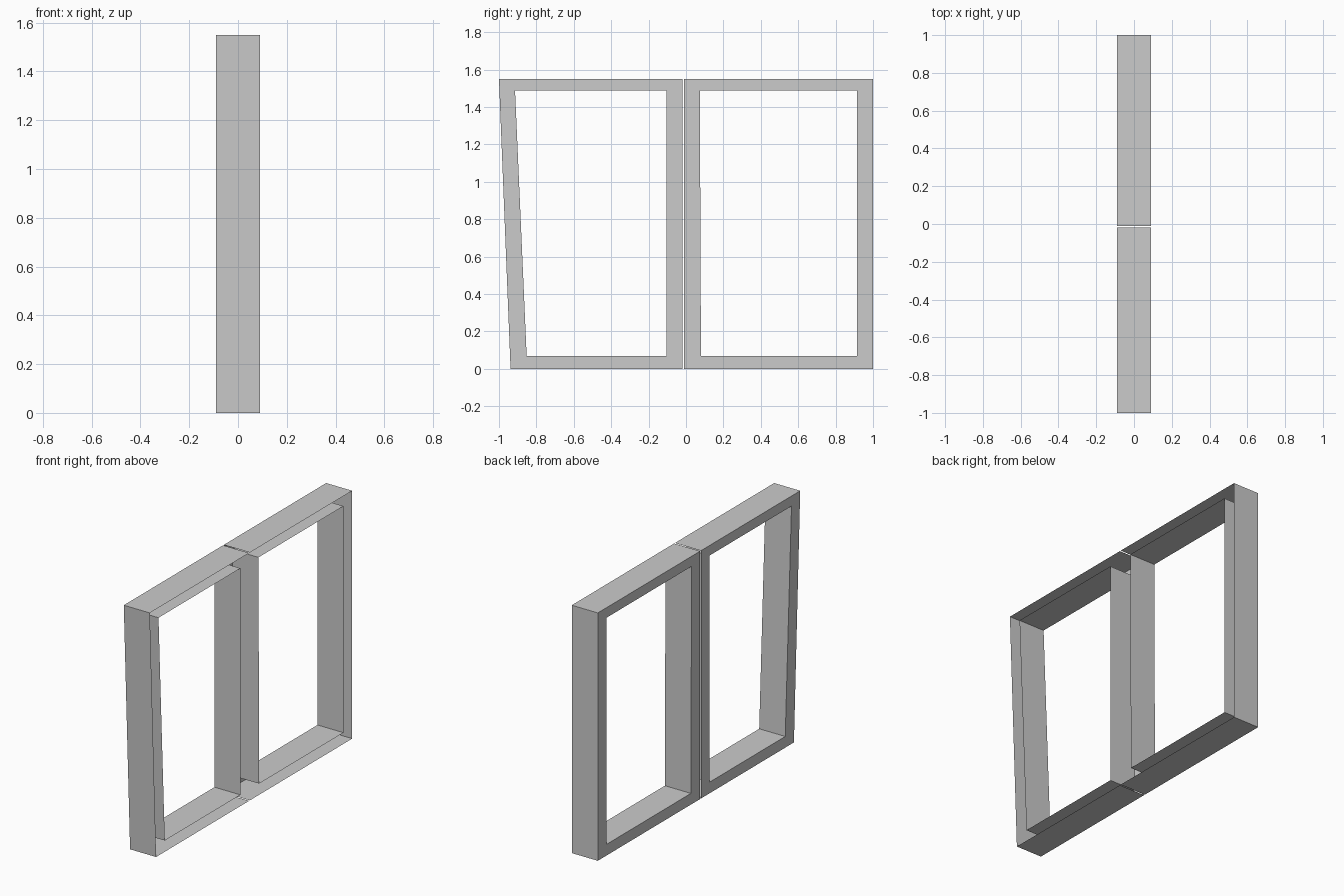
import bpy, bmesh

if "Cube" in bpy.data.objects:
    bpy.data.objects.remove(bpy.data.objects["Cube"])

BACK, FRONT = -0.09, 0.09
TOP, BOTTOM = 1.55, 0.0
IN_TOP, IN_BOTTOM = 1.487, 0.07


def window_frame(name, outer, inner, open_side):
    """Hollow frame shell, open at +x: back ring, outer walls, opening walls.
    Loops are (y, z) corners; open_side is the outer wall left out at the centre."""
    bm = bmesh.new()

    def ring(loop, x):
        return [bm.verts.new((x, y, z)) for y, z in loop]

    ob, of = ring(outer, BACK), ring(outer, FRONT)
    ib, inf = ring(inner, BACK), ring(inner, FRONT)
    for i in range(4):
        j = (i + 1) % 4
        # back ring
        bm.faces.new((ob[i], ib[i], ib[j], ob[j]))
        # outer wall
        if i != open_side:
            bm.faces.new((ob[i], ob[j], of[j], of[i]))
        # opening wall
        bm.faces.new((ib[i], inf[i], inf[j], ib[j]))
    mesh = bpy.data.meshes.new(name)
    bm.to_mesh(mesh)
    bm.free()
    obj = bpy.data.objects.new(name, mesh)
    bpy.context.collection.objects.link(obj)
    return obj


# slanted frame on the -y side (corners: bottom left, bottom right, top right, top left)
window_frame(
    "slanted_frame",
    [(-0.938, BOTTOM), (-0.019, BOTTOM), (-0.019, TOP), (-1.0, TOP)],
    [(-0.852, IN_BOTTOM), (-0.104, IN_BOTTOM), (-0.104, IN_TOP), (-0.914, IN_TOP)],
    open_side=1)

# straight frame on the +y side
window_frame(
    "straight_frame",
    [(-0.011, BOTTOM), (1.0, BOTTOM), (1.0, TOP), (-0.011, TOP)],
    [(0.08, IN_BOTTOM), (0.914, IN_BOTTOM), (0.914, IN_TOP), (0.074, IN_TOP)],
    open_side=3)
